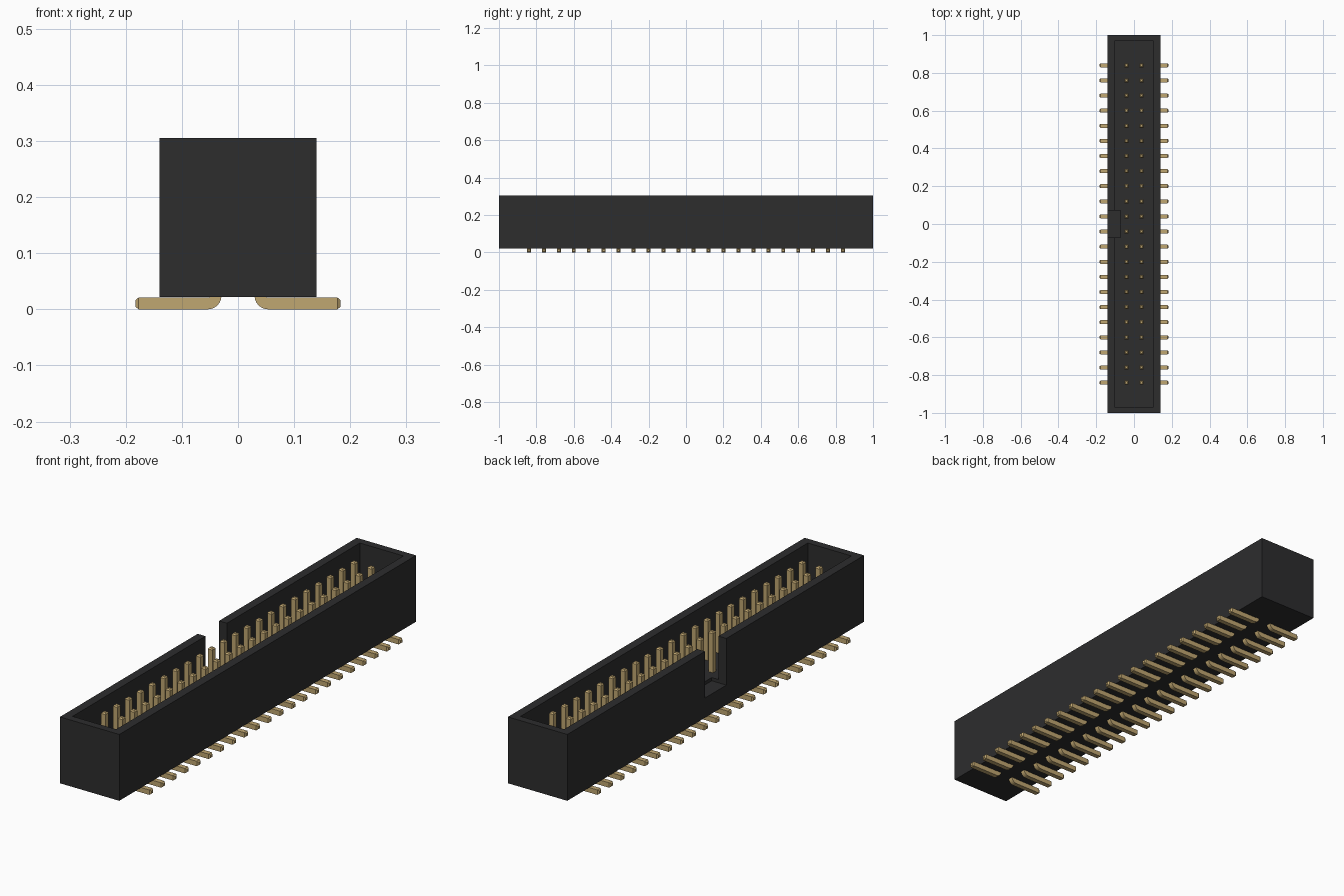
import bpy
import bmesh
from math import cos, sin, pi
from mathutils import Vector, Matrix

cube = bpy.data.objects.get("Cube")
if cube:
    bpy.data.objects.remove(cube, do_unlink=True)


def material(name, color):
    mat = bpy.data.materials.new(name)
    mat.use_nodes = True
    mat.diffuse_color = color
    mat.node_tree.nodes["Principled BSDF"].inputs["Base Color"].default_value = color
    return mat


def make_object(name, bm, mat):
    mesh = bpy.data.meshes.new(name)
    bmesh.ops.recalc_face_normals(bm, faces=bm.faces)
    bm.to_mesh(mesh)
    bm.free()
    obj = bpy.data.objects.new(name, mesh)
    bpy.context.collection.objects.link(obj)
    mesh.materials.append(mat)
    return obj


def box(name, low, high, mat):
    low, high = Vector(low), Vector(high)
    bm = bmesh.new()
    bmesh.ops.create_cube(bm, size=1, matrix=Matrix.Translation((low + high) / 2)
                          @ Matrix.Diagonal((*(high - low), 1)))
    return make_object(name, bm, mat)


black = material("black plastic", (0.026, 0.026, 0.027, 1))
gold = material("gold metal", (0.53, 0.385, 0.165, 1))

HALF_X, BOTTOM, TOP, FLOOR = 0.14, 0.022, 0.305, 0.12

# Shrouded housing: a long open-topped box with a keying notch in one wall
housing = box("housing", (-HALF_X, -1, BOTTOM), (HALF_X, 1, TOP), black)
cavity = box("cavity_cutter", (-0.103, -0.968, FLOOR), (0.103, 0.968, 0.4), black)
notch = box("notch_cutter", (-0.2, -0.072, 0.106), (-0.071, 0.072, 0.4), black)

for cutter in (cavity, notch):
    cutter.hide_render = True
    mod = housing.modifiers.new(cutter.name, 'BOOLEAN')
    mod.operation, mod.solver, mod.object = 'DIFFERENCE', 'EXACT', cutter
    bpy.context.view_layer.objects.active = housing
    bpy.ops.object.modifier_apply(modifier=mod.name)
    bpy.data.objects.remove(cutter, do_unlink=True)

# Bent pins: an L-shaped profile with a rounded heel and tapered tips
WIDTH, ROW_X, PITCH, ROWS = 0.021, 0.04, 0.08, 22
TIP, TIP_SCALE = 0.006, 0.55
FOOT_END, PIN_TOP, HEEL = 0.183, 0.293, 0.024


def pin_profile():
    inner, outer = ROW_X - WIDTH / 2, ROW_X + WIDTH / 2
    heel = [(inner + HEEL * (1 - cos(a)), HEEL * (1 - sin(a)))
            for a in (pi / 2 * i / 6 for i in range(7))]
    end, top = FOOT_END - TIP, PIN_TOP - TIP
    return [(inner, top)] + heel + [(end, 0), (end, WIDTH), (outer, WIDTH), (outer, top)]


def add_pin(bm, y, side):
    front = bm.faces.new([bm.verts.new((side * x, y - WIDTH / 2, z))
                          for x, z in pin_profile()])
    sides = set(front.edges)
    ret = bmesh.ops.extrude_face_region(bm, geom=[front], use_keep_orig=True)
    verts = [g for g in ret["geom"] if isinstance(g, bmesh.types.BMVert)]
    bmesh.ops.translate(bm, vec=(0, WIDTH, 0), verts=verts)
    walls = {f for e in sides for f in e.link_faces if f != front}
    # Taper the upper end and the end of the foot
    for direction in (Vector((0, 0, 1)), Vector((side, 0, 0))):
        face = max(walls, key=lambda f: f.calc_center_median().dot(direction))
        cap = bmesh.ops.extrude_discrete_faces(bm, faces=[face])["faces"][0]
        walls.discard(face)
        center = cap.calc_center_median()
        for v in cap.verts:
            v.co = center + (v.co - center) * TIP_SCALE + direction * TIP


for name, side in (("left_pins", 1), ("right_pins", -1)):
    bm = bmesh.new()
    for i in range(ROWS):
        add_pin(bm, (i - (ROWS - 1) / 2) * PITCH, side)
    pins = make_object(name, bm, gold)
    bpy.ops.object.select_all(action='DESELECT')
    pins.select_set(True)
    bpy.context.view_layer.objects.active = pins
    bpy.ops.object.shade_smooth_by_angle(angle=pi / 6)
